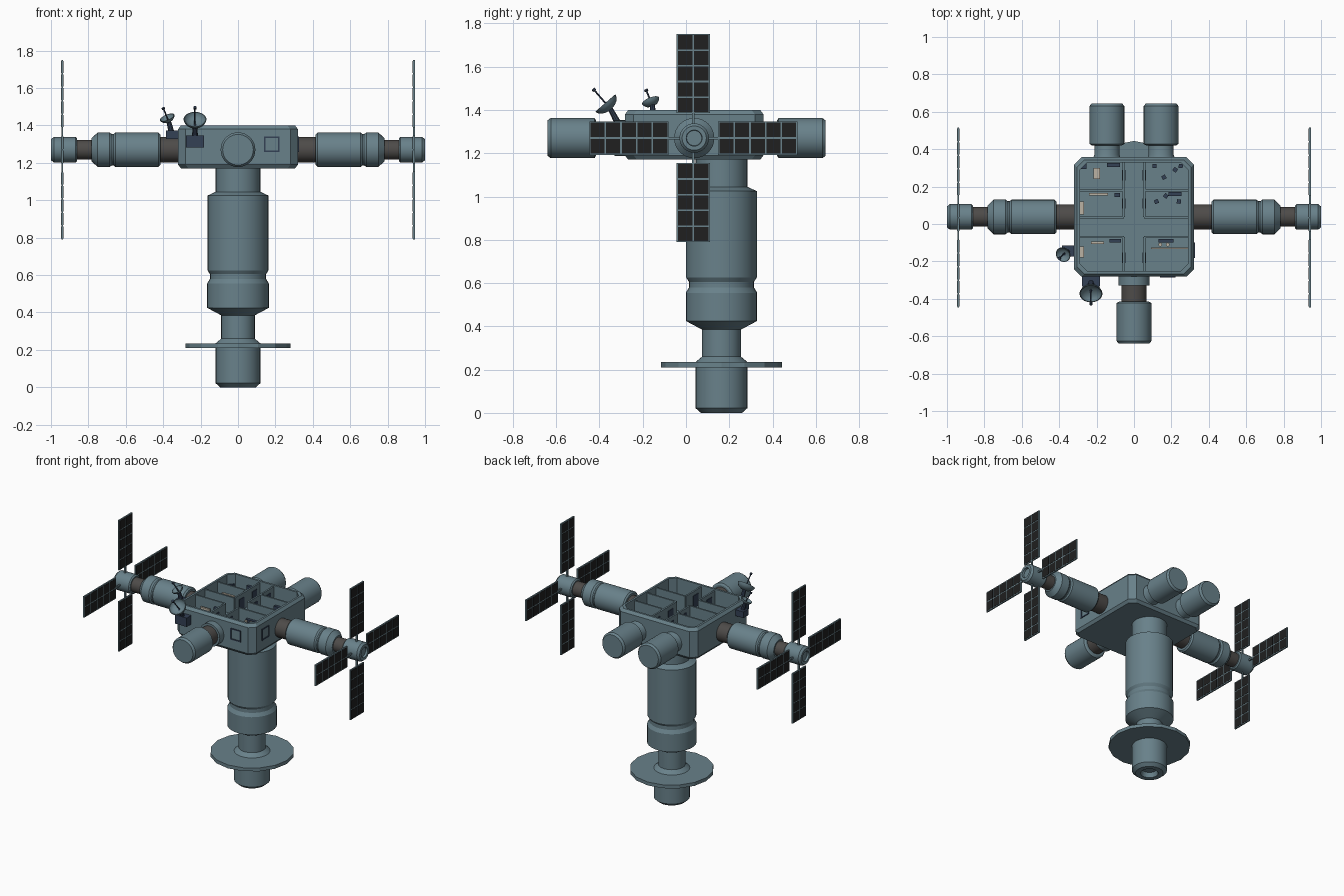
import bpy, bmesh, math
from mathutils import Vector, Matrix

cube = bpy.data.objects.get("Cube")
if cube:
    bpy.data.objects.remove(cube, do_unlink=True)


def material(name, r, g, b):
    m = bpy.data.materials.new(name)
    m.use_nodes = True
    m.diffuse_color = (r, g, b, 1)
    m.node_tree.nodes["Principled BSDF"].inputs["Base Color"].default_value = (r, g, b, 1)
    return m


HULL = material("blue grey hull", 0.14, 0.22, 0.255)
JOINT = material("dark joint", 0.075, 0.07, 0.066)
CELL = material("black cell", 0.014, 0.014, 0.014)
NAVY = material("navy equipment", 0.034, 0.052, 0.09)
CREAM = material("cream furniture", 0.5, 0.45, 0.37)


def finish(name, bm, mats, smooth=False):
    bmesh.ops.recalc_face_normals(bm, faces=bm.faces)
    me = bpy.data.meshes.new(name)
    bm.to_mesh(me)
    bm.free()
    ob = bpy.data.objects.new(name, me)
    bpy.context.collection.objects.link(ob)
    for m in mats:
        me.materials.append(m)
    if smooth:
        bpy.ops.object.select_all(action='DESELECT')
        ob.select_set(True)
        bpy.context.view_layer.objects.active = ob
        bpy.ops.object.shade_smooth_by_angle(angle=math.radians(25))
    return ob


def loft(bm, rings):
    """Skin a list of closed point rings and cap both ends."""
    vs = [[bm.verts.new(p) for p in ring] for ring in rings]
    n = len(vs[0])
    for a, b in zip(vs, vs[1:]):
        for i in range(n):
            j = (i + 1) % n
            bm.faces.new((a[i], a[j], b[j], b[i]))
    bm.faces.new(vs[0])
    bm.faces.new(vs[-1])


def lathe(name, profile, origin, axis, mat, sides=32, smooth=True):
    """Turn (distance along axis, radius) pairs around an axis."""
    q = Vector(axis).to_track_quat('Z', 'Y')
    turn = [2 * math.pi * i / sides for i in range(sides)]
    bm = bmesh.new()
    loft(bm, [[Vector(origin) + q @ Vector((r * math.cos(a), r * math.sin(a), t))
               for a in turn] for t, r in profile])
    return finish(name, bm, [mat], smooth)


def add_box(bm, centre, size, index=0, spin=0):
    mtx = Matrix.Translation(centre) @ Matrix.Rotation(spin, 4, 'Z') @ Matrix.Diagonal((*size, 1))
    made = bmesh.ops.create_cube(bm, size=1, matrix=mtx)
    for f in {f for v in made["verts"] for f in v.link_faces}:
        f.material_index = index


def boxes(name, items, mat):
    bm = bmesh.new()
    for item in items:
        add_box(bm, item[0], item[1], 0, item[2] if len(item) > 2 else 0)
    return finish(name, bm, [mat])


MID_Y, AXIS_Z, FLOOR, TOP = 0.038, 1.27, 1.27, 1.4


# Hub: chamfered tray, open at the top
def octagon(h, z, c=0.04):
    pts = [(h, h - c), (h - c, h), (c - h, h), (-h, h - c),
           (-h, c - h), (c - h, -h), (h - c, -h), (h, c - h)]
    return [(x, y + MID_Y, z) for x, y in pts]


bm = bmesh.new()
loft(bm, [octagon(0.305, 1.17), octagon(0.32, 1.19), octagon(0.32, 1.38),
          octagon(0.305, TOP), octagon(0.29, TOP), octagon(0.29, FLOOR)])
finish("hub_shell", bm, [HULL])

# Room walls either side of the two crossing corridors
mid, tall = (FLOOR + TOP) / 2 - 0.005, TOP - FLOOR - 0.01
walls, doors = [], []
for s in (-1, 1):
    walls += [((s * 0.055, 0.183, mid), (0.012, 0.29, tall)),
              ((s * 0.055, -0.16, mid), (0.012, 0.18, tall))]
    walls += [((s * 0.172, y, mid), (0.236, 0.012, tall)) for y in (0.18, 0.035, -0.07)]
    doors += [((s * 0.055, y, FLOOR + 0.045), (0.02, 0.055, 0.09)) for y in (0.26, 0.11, -0.18)]
boxes("room_walls", walls, HULL)
boxes("room_doors", doors, NAVY)

# Furniture: beds, counters, stools and a pipe rack
boxes("beds_and_counters", [
    ((-0.2, 0.27, FLOOR + 0.02), (0.035, 0.06, 0.04)),
    ((-0.277, 0.085, FLOOR + 0.02), (0.022, 0.07, 0.04)),
    ((-0.277, -0.15, FLOOR + 0.02), (0.022, 0.06, 0.04)),
    ((-0.195, -0.1, FLOOR + 0.03), (0.07, 0.014, 0.06)),
    ((-0.19, 0.16, FLOOR + 0.03), (0.1, 0.014, 0.06)),
    ((0.19, -0.13, FLOOR + 0.05), (0.2, 0.008, 0.01))], CREAM)
boxes("wall_consoles", [
    ((-0.11, 0.315, FLOOR + 0.05), (0.07, 0.02, 0.06)),
    ((-0.27, 0.31, FLOOR + 0.03), (0.03, 0.03, 0.06)),
    ((-0.09, 0.155, FLOOR + 0.05), (0.03, 0.02, 0.06)),
    ((-0.1, -0.09, FLOOR + 0.05), (0.06, 0.02, 0.06)),
    ((0.22, 0.16, FLOOR + 0.05), (0.07, 0.02, 0.06)),
    ((0.17, -0.09, FLOOR + 0.04), (0.08, 0.02, 0.05))], NAVY)
boxes("stools", [((x, y, FLOOR + 0.02), (0.022, 0.022, 0.04), i * 0.5) for i, (x, y) in enumerate(
    [(0.11, 0.31), (0.16, 0.25), (0.22, 0.29), (0.25, 0.31), (0.12, 0.12), (0.17, 0.15), (0.24, 0.12)])], NAVY)
for x in (0.14, 0.18):
    lathe("storage_barrel", [(0, 0.01), (0.06, 0.01)], (x, -0.11, FLOOR), (0, 0, 1), CREAM, 12)


# Hatch frames on the front and left faces
def hatch(name, place):
    bars = [(s * 0.038, 0, 0.008, 0.084) for s in (-1, 1)] + [(0, s * 0.038, 0.084, 0.008) for s in (-1, 1)]
    bm = bmesh.new()
    for u, v, w, h in bars:
        c, size = place(u, v, w, h)
        add_box(bm, c, size)
    finish(name, bm, [NAVY])


hatch("front_hatch", lambda u, v, w, h: ((0.18 + u, -0.283, 1.3 + v), (w, 0.008, h)))
hatch("left_hatch", lambda u, v, w, h: ((0.321, -0.14 + u, 1.3 + v), (0.008, w, h)))

# Central column with base dish
COL = (0, 0.164, 0)
lathe("column_foot", [(0.035, 0.05), (0, 0.06), (0, 0.095), (0.022, 0.12), (0.235, 0.12), (0.26, 0.09),
                      (0.385, 0.09), (0.425, 0.165), (0.555, 0.165), (0.58, 0.15), (0.605, 0.15),
                      (0.625, 0.163), (1.025, 0.163), (1.045, 0.12), (1.18, 0.12)], COL, (0, 0, 1), HULL)
lathe("base_disc", [(0.21, 0.28), (0.235, 0.28)], COL, (0, 0, 1), HULL, 16, False)

# Side arms with solar crosses
for s, side in ((1, "left"), (-1, "right")):
    start, axis = (0, MID_Y, AXIS_Z), (s, 0, 0)
    lathe(side + "_arm_joint", [(0.3, 0.067), (0.43, 0.067)], start, axis, JOINT)
    lathe(side + "_arm_module", [(0.415, 0.082), (0.425, 0.092), (0.655, 0.092), (0.665, 0.084), (0.675, 0.084),
                                 (0.687, 0.093), (0.75, 0.093), (0.782, 0.062)], start, axis, HULL)
    lathe(side + "_outer_joint", [(0.77, 0.052), (0.87, 0.052)], start, axis, JOINT)
    lathe(side + "_end_cap", [(0.86, 0.06), (0.868, 0.068), (0.985, 0.068), (1.0, 0.056), (1.0, 0.037),
                              (0.985, 0.035)], start, axis, HULL)
    for k in range(4):
        bm = bmesh.new()
        add_box(bm, (0, 0, 0.298), (0.01, 0.155, 0.366))
        add_box(bm, (0, 0, 0.1), (0.01, 0.012, 0.09))
        for row in range(5):
            for col in (-1, 1):
                add_box(bm, (0, col * 0.0375, 0.298 + (row - 2) * 0.0725), (0.013, 0.067, 0.065), 1)
        panel = finish(f"{side}_solar_panel", bm, [HULL, CELL])
        panel.matrix_world = Matrix.Translation((s * 0.94, MID_Y - 0.004, AXIS_Z)) @ Matrix.Rotation(k * math.pi / 2, 4, 'X')

# Rear pods
POD = [(0, 0.08), (0.008, 0.093), (0.21, 0.093), (0.225, 0.082)]
for x in (-0.145, 0.145):
    lathe("rear_pod_neck", [(0, 0.075), (0.02, 0.067), (0.08, 0.067)], (x, 0.35, AXIS_Z), (0, 1, 0), HULL)
    lathe("rear_pod", POD, (x, 0.42, AXIS_Z), (0, 1, 0), HULL)

# Front pod
lathe("front_pod_collar", [(0, 0.083), (0.055, 0.083)], (0, -0.275, AXIS_Z), (0, -1, 0), HULL)
lathe("front_pod_joint", [(0, 0.067), (0.1, 0.067)], (0, -0.32, AXIS_Z), (0, -1, 0), JOINT)
lathe("front_pod", POD, (0, -0.415, AXIS_Z), (0, -1, 0), HULL)


# Dish antennas
def dish(name, centre, axis, r, base):
    c, ax = Vector(centre), Vector(axis).normalized()
    arcs = [math.radians(a) for a in (8, 25, 45, 65, 85)]
    bowl = [(-r * 0.7 * math.cos(a), r * math.sin(a)) for a in arcs]
    inner = [(t * 0.85, q * 0.92) for t, q in reversed(bowl)]
    lathe(name + "_bowl", bowl + inner, c, ax, HULL, 20)
    lathe(name + "_feed", [(-r * 0.6, 0.004), (r * 1.15, 0.004), (r * 1.15, 0.009), (r * 1.35, 0.009)],
          c, ax, NAVY, 8)
    stem = c - ax * r * 0.6 - Vector(base)
    lathe(name + "_stem", [(0, 0.016), (stem.length, 0.012)], base, stem, NAVY, 10)


dish("large_dish", (-0.23, -0.375, 1.435), (0, -0.65, 0.75), 0.062, (-0.23, -0.315, 1.34))
dish("small_dish", (-0.38, -0.165, 1.445), (-0.35, -0.35, 0.85), 0.042, (-0.355, -0.15, 1.36))
boxes("dish_mounts", [((-0.23, -0.305, 1.315), (0.095, 0.06, 0.065)),
                      ((-0.35, -0.145, 1.35), (0.07, 0.06, 0.045))], NAVY)
